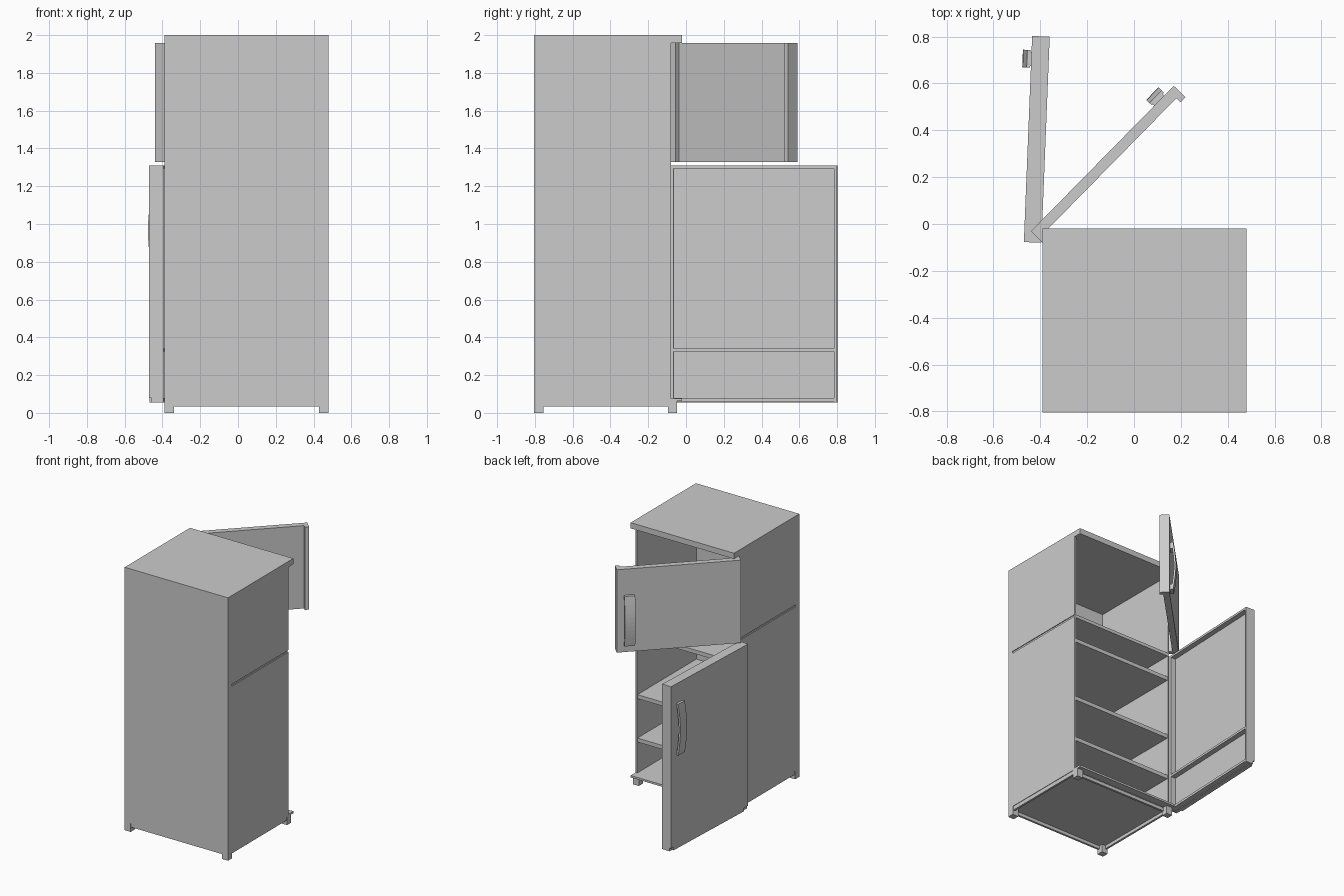
import bpy, math
from mathutils import Matrix

if "Cube" in bpy.data.objects:
    bpy.data.objects.remove(bpy.data.objects["Cube"])

X0, X1, Y0, Y1, YC = -0.39, 0.48, -0.805, -0.08, -0.02
T = 0.012


def mesh(name, verts, faces, mat=None):
    m = bpy.data.meshes.new(name)
    m.from_pydata(verts, [], faces)
    if mat:
        m.transform(mat)
    ob = bpy.data.objects.new(name, m)
    bpy.context.collection.objects.link(ob)
    return ob


def box(name, x, y, z, mat=None):
    v = [(a, b, c) for a in x for b in y for c in z]
    f = [(0, 1, 3, 2), (4, 6, 7, 5), (0, 4, 5, 1), (2, 3, 7, 6), (0, 2, 6, 4), (1, 5, 7, 3)]
    return mesh(name, v, f, mat)


def prism(name, prof, u, mat):
    """Strip of paired inner/outer (y, z) points extruded along x."""
    n = len(prof)
    v = [(u[0], i[0], i[1]) for i, o in prof] + [(u[0], o[0], o[1]) for i, o in prof]
    v += [(u[1], b, c) for a, b, c in v]
    f = []
    for k in range(n - 1):
        a, b, c, d = k, k + 1, n + k + 1, n + k
        s = 2 * n
        f += [(a, b, c, d), (a + s, d + s, c + s, b + s),
              (a, a + s, b + s, b), (d, c, c + s, d + s)]
    f += [(0, n, 3 * n, 2 * n), (n - 1, 3 * n - 1, 4 * n - 1, 2 * n - 1)]
    return mesh(name, v, f, mat)


# Cabinet shell
box("top_cap", (X0, X1), (Y0, YC), (1.957, 2))
box("rear_panel", (X0, X1), (Y0, Y0 + T), (0.065, 1.957))
for side, xs in (("left", (X0, X0 + T)), ("right", (X1 - T, X1))):
    box(side + "_lower_wall", xs, (Y0 + T, Y1), (0.065, 1.31))
    box(side + "_upper_wall", xs, (Y0 + T, Y1), (1.325, 1.957))
    box(side + "_wall_joint", xs, (Y0 + T, -0.76), (1.31, 1.325))

# Divider between compartments, and shelves
box("divider", (X0 + 0.006, X1 - 0.006), (Y0 + T, Y1), (1.305, 1.33))
for i, z in enumerate((1.14, 0.67, 0.34)):
    box(f"shelf_{i + 1}", (X0 + T, X1 - T), (Y0 + T, Y1 - 0.005), (z - 0.03, z))

# Base, skirting rails, front ledge and feet
box("floor", (X0 + T, X1 - T), (Y0 + T, Y1), (0.06, 0.075))
for name, ys in (("rear", (Y0 + 0.004, Y0 + 0.02)), ("front", (Y1 - 0.02, Y1 - 0.004))):
    box(name + "_rail", (X0 + 0.05, X1 - 0.05), ys, (0.035, 0.065))
for name, xs in (("left", (X0 + 0.004, X0 + 0.02)), ("right", (X1 - 0.02, X1 - 0.004))):
    box(name + "_rail", xs, (Y0 + 0.05, Y1 - 0.01), (0.035, 0.065))
box("front_ledge", (X0, X1), (Y1, YC), (0.062, 0.077))
for xs in ((X0, X0 + 0.05), (X1 - 0.05, X1)):
    for ys in ((Y0, Y0 + 0.05), (-0.095, -0.047)):
        box("foot", xs, ys, (0, 0.065))


# Bowed handle with two mounting posts, in door coordinates
def handle(name, z0, z1, mat):
    u = (0.745, 0.82)
    n = 12
    prof = []
    for k in range(n + 1):
        t = k / n
        v = 0.093 + 0.019 * math.sin(math.pi * t)
        z = z0 + (z1 - z0) * t
        prof.append(((v - 0.014, z), (v, z)))
    prism(name + "_bar", prof, u, mat)
    for z in (z0, z1 - 0.045):
        box(name + "_post", (u[0] + 0.006, u[1] - 0.008), (0.07, 0.09), (z, z + 0.045), mat)


def hinge(x, angle):
    return Matrix.Translation((x, Y1, 0)) @ Matrix.Rotation(math.radians(angle), 4, 'Z')


# Upper door: slab with a lip on each vertical edge
W = 0.87
up = hinge(-0.39, 45.5)
box("upper_door", (0, W), (0.025, 0.07), (1.327, 1.957), up)
for u in ((0, 0.035), (W - 0.03, W)):
    box("upper_door_lip", u, (0, 0.025), (1.327, 1.957), up)
handle("upper_handle", 1.38, 1.76, up)

# Lower door: slab, surrounding lip, rack bar and notch at the hinge foot
lo = hinge(-0.395, 87.7)
box("lower_door", (0, W + 0.01), (0.04, 0.075), (0.08, 1.31), lo)
box("lower_door_foot", (0, W + 0.01), (0.04, 0.063), (0.055, 0.08), lo)
box("lower_door_foot_face", (0.05, W - 0.02), (0.063, 0.075), (0.055, 0.08), lo)
for u in ((0, 0.015), (W - 0.005, W + 0.01)):
    box("lower_door_side_lip", u, (0, 0.04), (0.055, 1.31), lo)
for z in ((0.06, 0.078), (0.325, 0.342), (1.293, 1.31)):
    box("lower_door_cross_lip", (0.015, W - 0.005), (0, 0.04), z, lo)
handle("lower_handle", 0.77, 1.16, lo)
